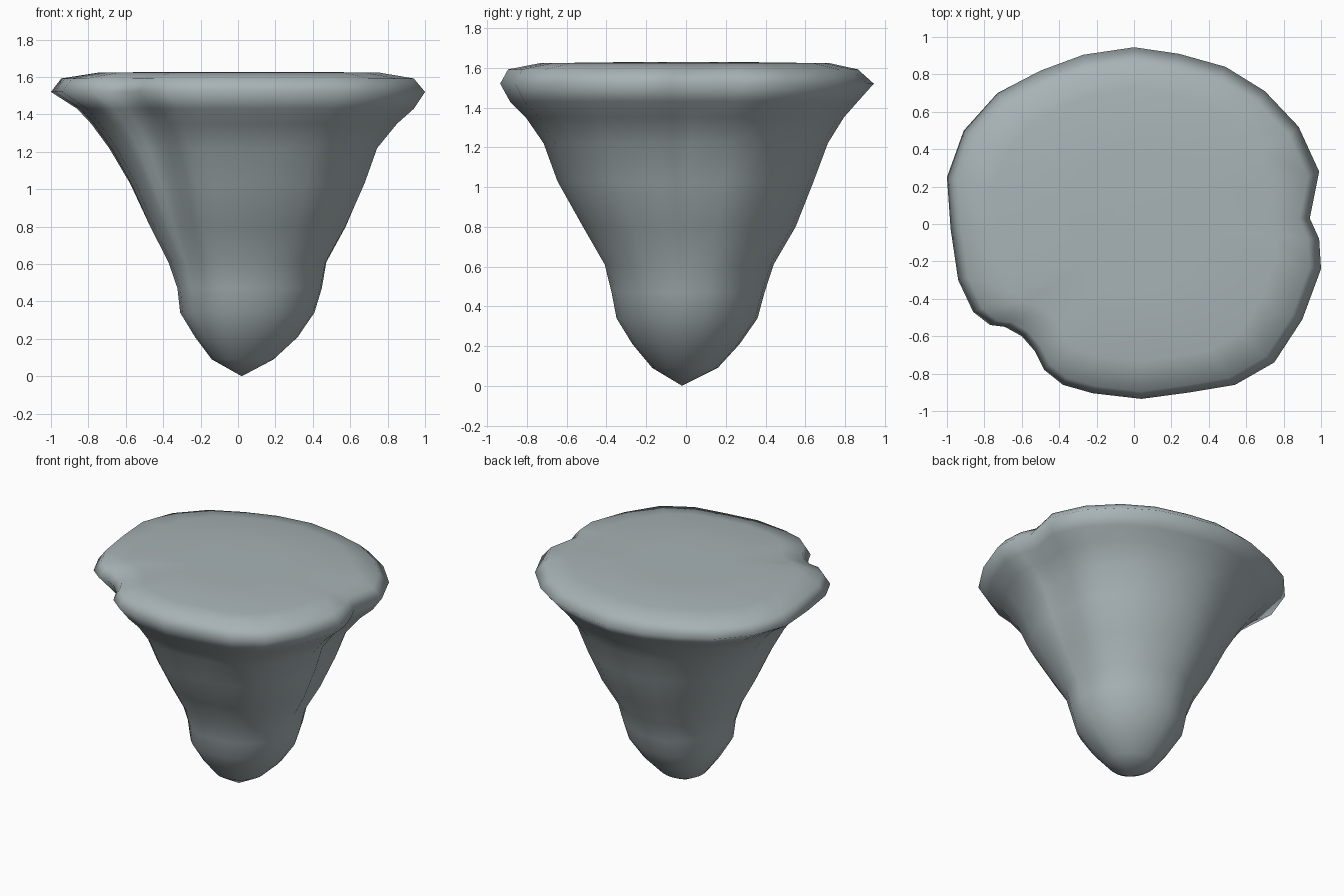
import bpy, bmesh, math

if "Cube" in bpy.data.objects:
    bpy.data.objects.remove(bpy.data.objects["Cube"])

# rim outline seen from above, counter-clockwise, with the two weathered notches
OUTLINE = [(.99, .28), (.88, .52), (.70, .71), (.49, .84), (.24, .91), (0, .945),
           (-.27, .905), (-.5, .82), (-.73, .70), (-.91, .5), (-1, .25), (-.98, -.03),
           (-.94, -.3), (-.86, -.47), (-.77, -.54), (-.69, -.55), (-.6, -.6),
           (-.53, -.68), (-.48, -.78), (-.38, -.86), (-.22, -.905), (.04, -.935),
           (.3, -.9), (.54, -.86), (.75, -.74), (.9, -.51), (1, -.24), (.99, -.08), (.94, .03)]

# levels: height, reach to left, right, front, back, and how much rim outline remains
LEVELS = [(.09, .14, .19, .17, .16, 0), (.21, .23, .32, .27, .27, 0),
          (.34, .31, .41, .35, .36, .1), (.47, .325, .45, .375, .395, .2),
          (.61, .375, .475, .41, .44, .4), (.80, .475, .58, .52, .55, .6),
          (1.03, .58, .68, .65, .64, .8), (1.22, .69, .745, .72, .71, .95),
          (1.35, .785, .85, .81, .79, 1), (1.43, .86, .94, .89, .86, 1),
          (1.52, 1.0, 1.0, .94, .94, 1), (1.592, .945, .94, .90, .86, 1),
          (1.623, .75, .76, .74, .72, .95), (1.628, .35, .35, .35, .35, .5)]

stone = bpy.data.materials.new("blue grey stone")
stone.diffuse_color = (.39, .45, .465, 1)
stone.use_nodes = True
stone.node_tree.nodes["Principled BSDF"].inputs["Base Color"].default_value = stone.diffuse_color

# tapering rock body, lofted ring by ring
bm = bmesh.new()
rings = []
for z, left, right, front, back, keep in LEVELS:
    ring = []
    for px, py in OUTLINE:
        a = math.atan2(py, px)
        x = math.cos(a) * (1 - keep) + px * keep
        y = math.sin(a) * (1 - keep) + py / .94 * keep
        ring.append(bm.verts.new((x * (right if x > 0 else left),
                                  y * (back if y > 0 else front), z)))
    rings.append(ring)

n = len(OUTLINE)
for low, high in zip(rings, rings[1:]):
    for i in range(n):
        j = (i + 1) % n
        bm.faces.new((low[i], low[j], high[j], high[i]))

# pointed tip and flat top
tip = bm.verts.new((.02, -.02, 0))
for i in range(n):
    bm.faces.new((tip, rings[0][(i + 1) % n], rings[0][i]))
bm.faces.new(rings[-1])
bmesh.ops.recalc_face_normals(bm, faces=bm.faces)
for f in bm.faces:
    f.smooth = True

mesh = bpy.data.meshes.new("floating_rock")
bm.to_mesh(mesh)
bm.free()
mesh.materials.append(stone)
rock = bpy.data.objects.new("floating_rock", mesh)
bpy.context.collection.objects.link(rock)
